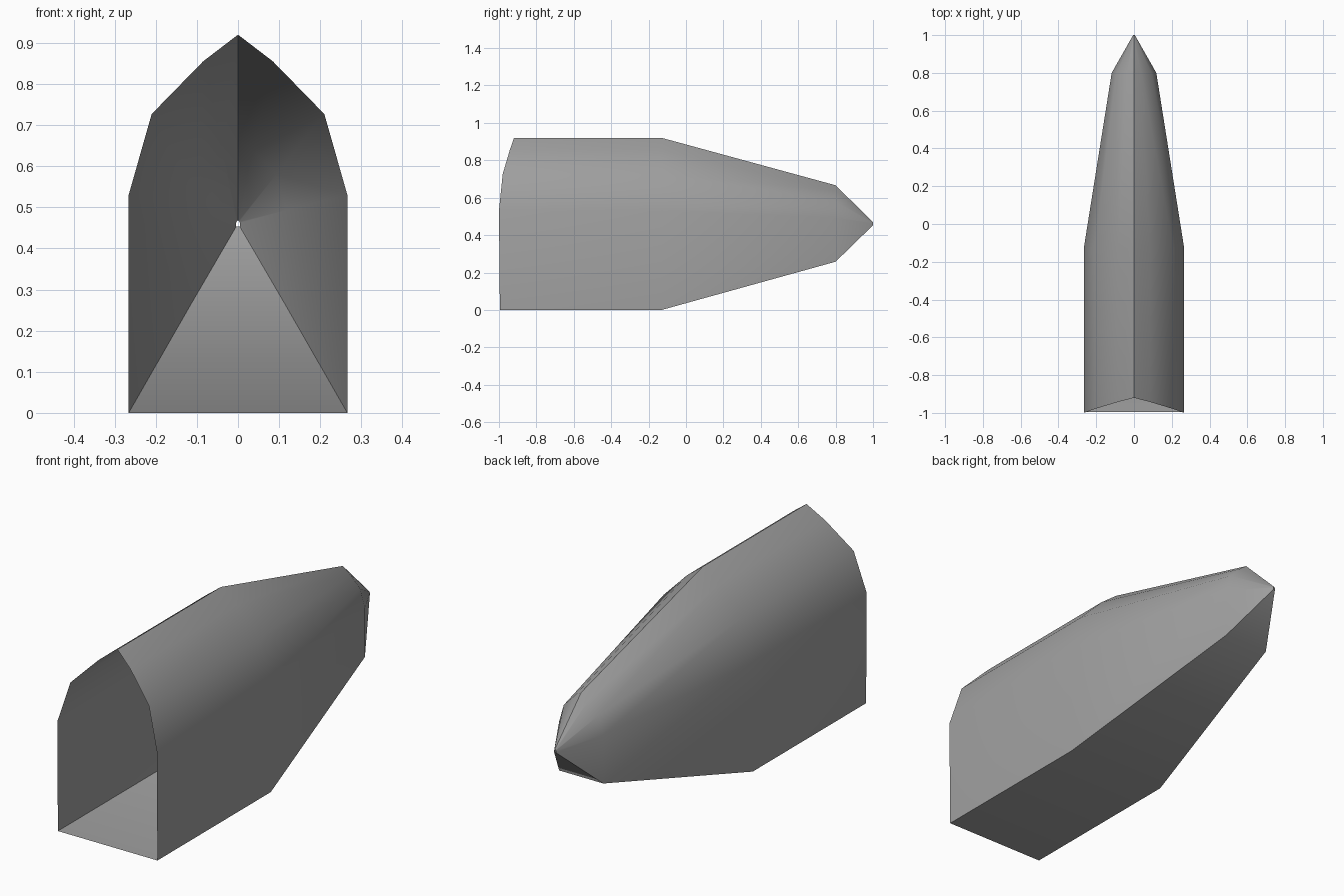
import bpy
import bmesh
import math

cube = bpy.data.objects.get("Cube")
if cube:
    bpy.data.objects.remove(cube, do_unlink=True)

# One flat grey
grey = bpy.data.materials.new("grey")
grey.use_nodes = True
color = (0.35, 0.35, 0.35, 1)
grey.diffuse_color = color
grey.node_tree.nodes["Principled BSDF"].inputs["Base Color"].default_value = color

# Half of the arched section: x, z and the y of the raked open mouth
half = [(0.266, 0, -0.995), (0.266, 0.53, -1), (0.21, 0.727, -0.98),
        (0.085, 0.855, -0.942), (0, 0.92, -0.92)]
section = half + [(-x, z, y) for x, z, y in reversed(half[:-1])]

# Stations along the hull: y, scale and base height (y None uses the raked mouth)
stations = [(None, 1, 0), (-0.13, 1, 0), (0.8, 0.444, 0.258), (1, 0.017, 0.453)]

# Open shell lofted through the stations
bm = bmesh.new()
rings = [[bm.verts.new((x * s, mouth if y is None else y, base + z * s))
          for x, z, mouth in section] for y, s, base in stations]
count = len(section)
for a, b in zip(rings, rings[1:]):
    for i in range(count):
        j = (i + 1) % count
        bm.faces.new((a[i], a[j], b[j], b[i]))
bmesh.ops.recalc_face_normals(bm, faces=bm.faces)
# Outside faces point away from the hull axis
bm.normal_update()
floor = min(bm.faces, key=lambda f: f.calc_center_median().z)
if floor.normal.z > 0:
    bmesh.ops.reverse_faces(bm, faces=bm.faces)
mesh = bpy.data.meshes.new("hull_shell")
bm.to_mesh(mesh)
bm.free()
mesh.materials.append(grey)
hull = bpy.data.objects.new("hull_shell", mesh)
bpy.context.collection.objects.link(hull)

# Smooth sides with crisp ridge and floor edges
bpy.context.view_layer.objects.active = hull
hull.select_set(True)
bpy.ops.object.shade_smooth_by_angle(angle=math.radians(50))
